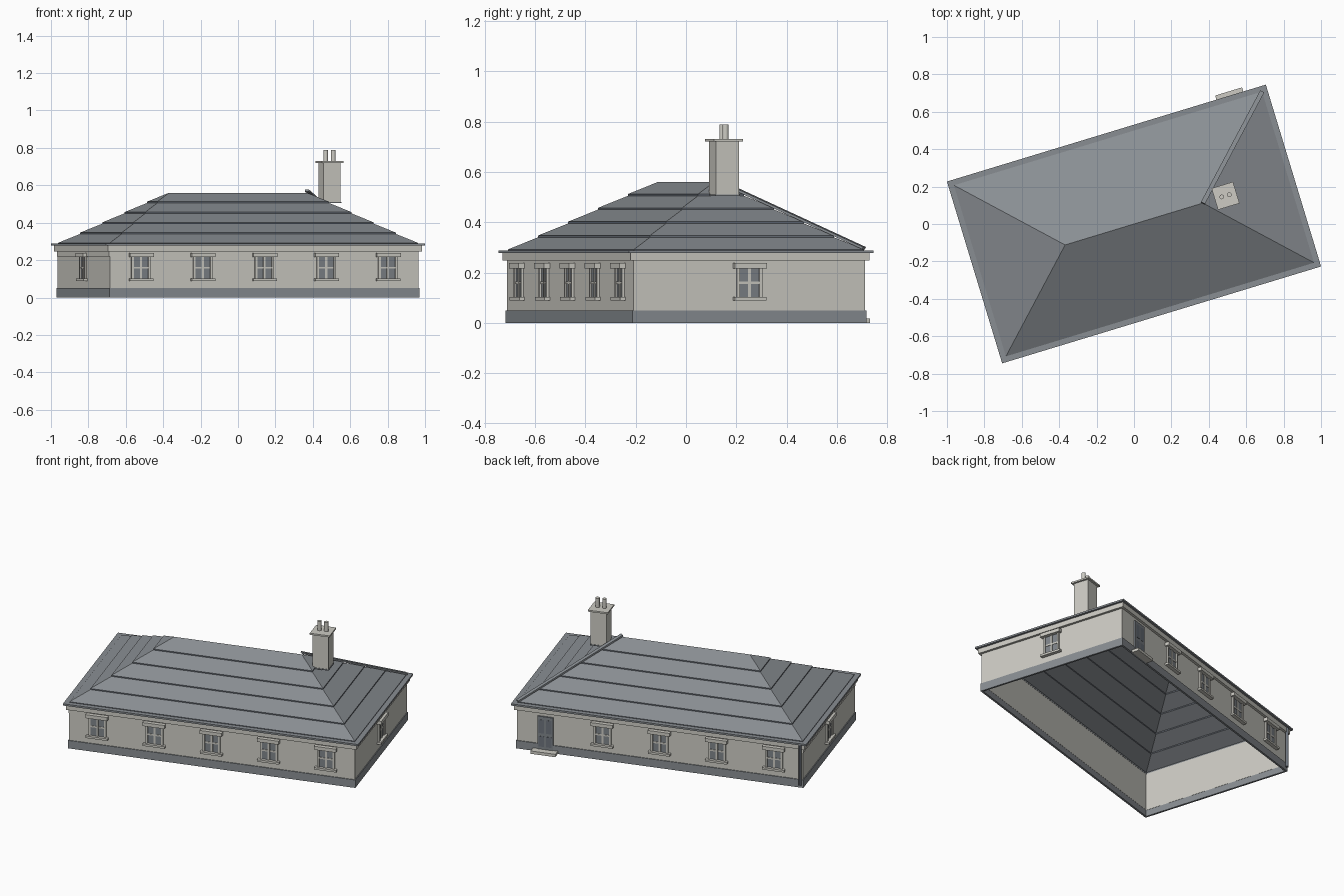
import bpy, bmesh
from math import radians, pi
from mathutils import Matrix, Vector

cube = bpy.data.objects.get("Cube")
if cube:
    bpy.data.objects.remove(cube, do_unlink=True)


def material(name, rgb):
    m = bpy.data.materials.new(name)
    m.use_nodes = True
    col = (*rgb, 1)
    m.diffuse_color = col
    m.node_tree.nodes["Principled BSDF"].inputs["Base Color"].default_value = col
    return m


STONE = material("pale stone", (0.61, 0.60, 0.55))
SLATE = material("roof slate", (0.25, 0.27, 0.29))
GLASS = material("window glass", (0.21, 0.23, 0.25))
DARK = material("dark slate", (0.15, 0.17, 0.20))
MATS = [STONE, SLATE, GLASS, DARK]

# The whole house is turned on the ground
TURN = Matrix.Rotation(radians(16.9), 4, 'Z')
WALL = Vector((0.862, 0.481))
EAVE = Vector((0.891, 0.508))
BASE = Vector((0.861, 0.478))
RIDGE, Z_EAVE, Z_RIDGE, COURSES = 0.385, 0.285, 0.56, 5


def finish(name, bm, mats):
    bmesh.ops.recalc_face_normals(bm, faces=bm.faces)
    me = bpy.data.meshes.new(name)
    bm.transform(TURN)
    bm.to_mesh(me)
    bm.free()
    for m in mats:
        me.materials.append(m)
    ob = bpy.data.objects.new(name, me)
    bpy.context.collection.objects.link(ob)
    return ob


def boxes(name, parts, frame=Matrix()):
    """Each part: material, x range, y range, z range, in the given frame."""
    bm = bmesh.new()
    used = [m for m in MATS if any(p[0] == m for p in parts)]
    for mat, xs, ys, zs in parts:
        lo, hi = (Vector(c) for c in zip(xs, ys, zs))
        mtx = frame @ Matrix.Translation((lo + hi) / 2) @ Matrix.Diagonal((*(hi - lo), 1))
        verts = bmesh.ops.create_cube(bm, size=1, matrix=mtx)["verts"]
        for f in {f for v in verts for f in v.link_faces}:
            f.material_index = used.index(mat)
    return finish(name, bm, used)


def loft(name, rings, mats, closed=False, rule=None):
    """Skin rectangles given as half width, half depth, height."""
    bm = bmesh.new()
    loops = [[bm.verts.new((sx * a, sy * b, z))
              for sx, sy in ((-1, -1), (1, -1), (1, 1), (-1, 1))] for a, b, z in rings]
    pairs = list(zip(loops, loops[1:])) + ([(loops[-1], loops[0])] if closed else [])
    for n, (lo, hi) in enumerate(pairs):
        for i in range(4):
            j = (i + 1) % 4
            f = bm.faces.new((lo[i], lo[j], hi[j], hi[i]))
            f.material_index = rule(n) if rule else 0
    bmesh.ops.remove_doubles(bm, verts=bm.verts, dist=1e-5)
    return finish(name, bm, mats)


def ring(name, mat, outer, thick, z0, z1):
    a, b = outer
    return loft(name, [(a, b, z0), (a, b, z1), (a - thick, b - thick, z1),
                       (a - thick, b - thick, z0)], [mat], closed=True)


def cylinder(name, mat, x, y, z0, z1, r, sides=16):
    bm = bmesh.new()
    bmesh.ops.create_cone(bm, cap_ends=True, segments=sides, radius1=r, radius2=r,
                          depth=z1 - z0, matrix=Matrix.Translation((x, y, (z0 + z1) / 2)))
    ob = finish(name, bm, [mat])
    bpy.context.view_layer.objects.active = ob
    ob.select_set(True)
    bpy.ops.object.shade_smooth_by_angle()
    ob.select_set(False)


def wall_frame(side):
    """Frame on a wall face: x along the wall, -y outward."""
    angle, dist = {"front": (0, WALL.y), "right_end": (pi / 2, WALL.x),
                   "back": (pi, WALL.y), "left_end": (-pi / 2, WALL.x)}[side]
    return Matrix.Rotation(angle, 4, 'Z') @ Matrix.Translation((0, -dist, 0))


# Walls, plinth and eaves, hollow inside
ring("walls", STONE, WALL, 0.008, 0.04, 0.28)
ring("plinth", SLATE, WALL + Vector((0.005, 0.005)), 0.012, 0, 0.05)
ring("fascia", STONE, WALL + Vector((0.015, 0.015)), 0.02, 0.247, 0.278)
ring("gutter", SLATE, EAVE, 0.036, 0.277, 0.288)

# Stepped slate roof, each course ending in a small lip
rings = []
for i in range(COURSES + 1):
    t = i / COURSES
    a = BASE.x + (RIDGE - BASE.x) * t
    b = BASE.y * (1 - t)
    z = Z_EAVE + (Z_RIDGE - Z_EAVE) * t
    rings.append((a, b, z))
    if i < COURSES:
        rings.append((a, b, z + 0.007))
loft("roof", rings, [SLATE, DARK], rule=lambda n: 1 if n % 2 == 0 else 0)

# Capping along one hip
top, foot = Vector((RIDGE, 0, Z_RIDGE)), Vector((BASE.x, BASE.y, Z_EAVE))
along = foot - top
frame = Matrix.Translation((top + foot) / 2 + Vector((0, 0, 0.012)))
frame = frame @ along.to_track_quat('Y', 'Z').to_matrix().to_4x4()
half = along.length / 2
boxes("hip_capping", [(SLATE, (-0.012, 0.012), (-half, half), (-0.005, 0.005))], frame)


def window(name, side, x):
    parts = [(STONE, (-0.066, 0.066), (-0.025, 0), (0.216, 0.238)),    # lintel
             (STONE, (-0.066, 0.066), (-0.022, 0), (0.089, 0.102)),    # sill
             (GLASS, (-0.046, 0.046), (-0.003, 0), (0.102, 0.216)),
             (STONE, (-0.006, 0.006), (-0.007, 0), (0.102, 0.216)),    # mullion
             (STONE, (-0.044, 0.044), (-0.006, 0), (0.154, 0.164))]    # middle rail
    for s in (-1, 1):
        parts.append((STONE, sorted((s * 0.041, s * 0.053)), (-0.01, 0), (0.102, 0.216)))
    boxes(name, parts, wall_frame(side) @ Matrix.Translation((x, 0, 0)))


# Windows on all four sides
PITCH = 0.345
for i in range(-2, 3):
    window(f"front_window_{i + 3}", "front", i * PITCH)
    if i > -2:
        window(f"back_window_{i + 2}", "back", i * PITCH)
for side in ("left_end", "right_end"):
    window(side + "_window", side, 0)
boxes("left_end_band", [(STONE, (-WALL.y, WALL.y), (-0.004, 0), (0.22, 0.25))],
      wall_frame("left_end"))

# Door with sunk-looking panels, and its step
door = [(GLASS, (-0.047, 0.047), (-0.009, 0), (0.018, 0.225))]
for s in (-1, 1):
    for z0, z1 in ((0.035, 0.1), (0.12, 0.205)):
        door.append((DARK, sorted((s * 0.006, s * 0.038)), (-0.011, 0), (z0, z1)))
door_frame = wall_frame("back") @ Matrix.Translation((-2 * PITCH, 0, 0))
boxes("door", door, door_frame)
boxes("door_step", [(STONE, (-0.075, 0.075), (-0.05, 0), (0, 0.018))], door_frame)

# Drainpipe at the back corner
cylinder("drainpipe", DARK, -0.85, WALL.y + 0.013, 0.02, 0.28, 0.009, 12)

# Chimney
CX, CY = 0.512, 0.002


def chimney_slab(name, mat, h, z0, z1):
    boxes(name, [(mat, (CX - h, CX + h), (CY - h, CY + h), (z0, z1))])


chimney_slab("chimney_stack", STONE, 0.048, 0.508, 0.722)
chimney_slab("chimney_flashing", SLATE, 0.051, 0.504, 0.511)
chimney_slab("chimney_cap", STONE, 0.06, 0.72, 0.73)
for s, label in ((-1, "right"), (1, "left")):
    cylinder(label + "_chimney_pot", STONE, CX + s * 0.021, CY, 0.728, 0.788, 0.0125)
